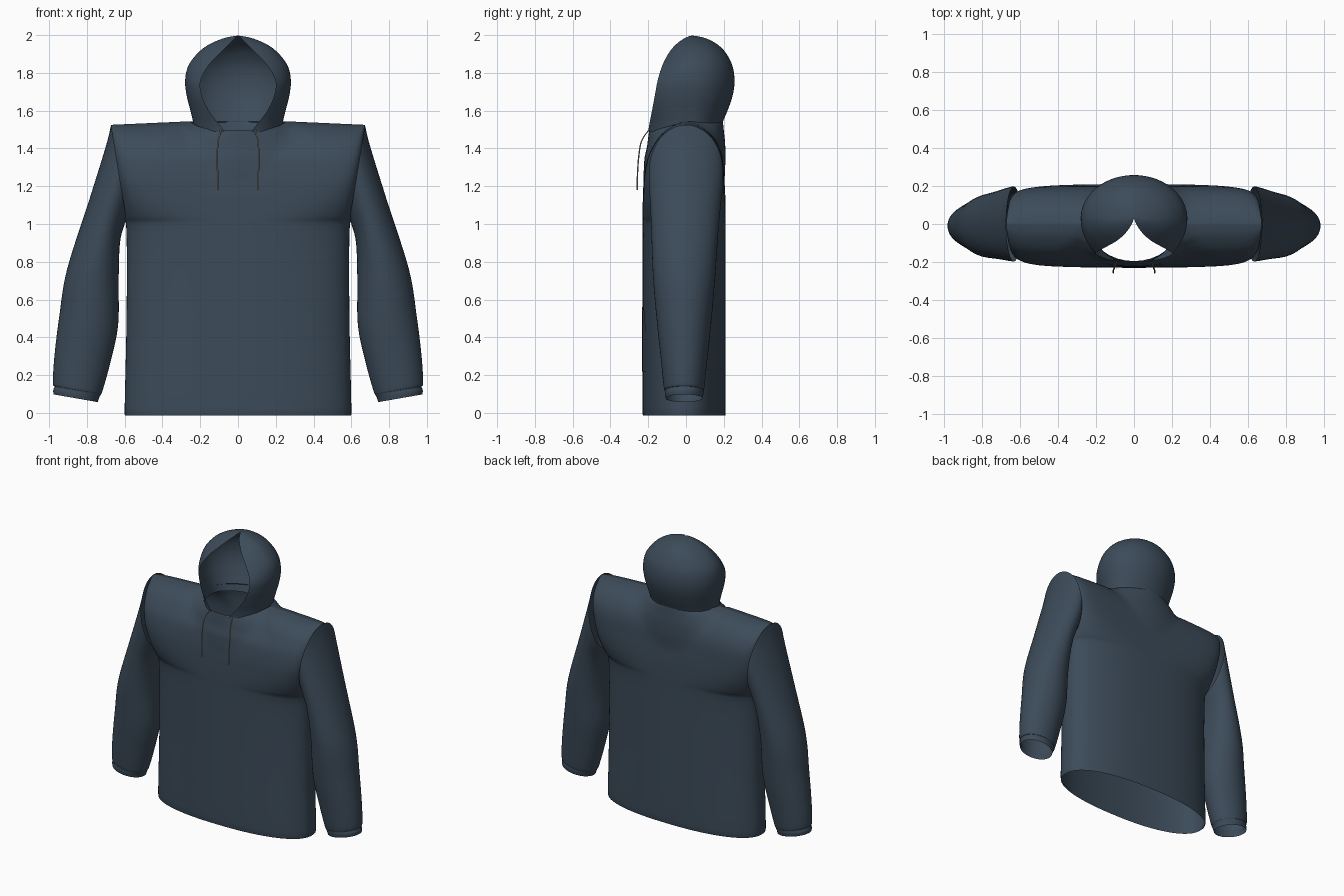
import bpy, bmesh, math
from mathutils import Vector

cube = bpy.data.objects.get("Cube")
if cube:
    bpy.data.objects.remove(cube)


def material(name, rgb):
    m = bpy.data.materials.new(name)
    m.use_nodes = True
    m.diffuse_color = (*rgb, 1)
    m.node_tree.nodes["Principled BSDF"].inputs["Base Color"].default_value = (*rgb, 1)
    return m


fabric = material("slate_fabric", (0.045, 0.070, 0.100))
cord = material("tan_cord", (0.30, 0.25, 0.19))


def smooth_keys(keys, steps):
    """Catmull-Rom interpolation through rows of key values."""
    rows = []
    for i in range(len(keys) - 1):
        p0, p3 = keys[max(i - 1, 0)], keys[min(i + 2, len(keys) - 1)]
        for k in range(steps):
            t = k / steps
            rows.append([b + 0.5 * t * (c - a + t * (2 * a - 5 * b + 4 * c - d + t * (3 * (b - c) + d - a)))
                         for a, b, c, d in zip(p0, keys[i], keys[i + 1], p3)])
    return rows + [list(keys[-1])]


def loft(name, rings, closed=True, mat=fabric, angle=50):
    """Skin a list of point rings into one smooth open surface."""
    bm = bmesh.new()
    grid = [[bm.verts.new(p) for p in ring] for ring in rings]
    n = len(grid[0])
    for a, b in zip(grid, grid[1:]):
        for j in range(n if closed else n - 1):
            k = (j + 1) % n
            bm.faces.new((a[j], a[k], b[k], b[j]))
    bmesh.ops.remove_doubles(bm, verts=bm.verts, dist=0.0004)
    bmesh.ops.recalc_face_normals(bm, faces=bm.faces)
    me = bpy.data.meshes.new(name)
    bm.to_mesh(me)
    bm.free()
    me.materials.append(mat)
    ob = bpy.data.objects.new(name, me)
    bpy.context.collection.objects.link(ob)
    bpy.ops.object.select_all(action="DESELECT")
    ob.select_set(True)
    bpy.context.view_layer.objects.active = ob
    bpy.ops.object.shade_smooth_by_angle(angle=math.radians(angle))
    return ob


# Torso: z, half width, half depth, squareness, y centre, neck half width
torso_keys = [
    (0.00, 0.595, 0.215, 2.3, -0.01, 0), (0.03, 0.60, 0.22, 2.3, -0.01, 0),
    (0.50, 0.59, 0.22, 2.3, -0.01, 0), (0.95, 0.59, 0.22, 2.4, -0.01, 0),
    (1.04, 0.605, 0.22, 3.0, -0.01, 0), (1.15, 0.62, 0.218, 5.0, -0.01, 0),
    (1.25, 0.635, 0.212, 7.0, -0.01, 0.45), (1.35, 0.65, 0.198, 8.0, -0.005, 0.45),
    (1.42, 0.66, 0.168, 8.0, 0, 0.40), (1.47, 0.665, 0.125, 8.0, 0, 0.34),
    (1.51, 0.67, 0.06, 8.0, 0, 0.28), (1.525, 0.672, 0.0, 8.0, 0, 0.24)]
SEGS = 96
torso = []
for z, a, b, n, yc, neck in smooth_keys(torso_keys, 4):
    ring = []
    rise = min(max((z - 1.35) / 0.175, 0), 1)
    for j in range(SEGS):
        t = 2 * math.pi * j / SEGS
        s, side = math.cos(t), math.sin(t)
        half = max(b, 0) * max(1 - abs(s) ** n, 0) ** (1 / n)
        collar = math.sqrt(max(1 - (a * s / neck) ** 2, 0)) if neck > 0.02 else 0
        if z >= 1.25:
            half = max(half, (0.215 - 0.02 * rise) * collar)
        y = yc + math.copysign(half, side) if abs(side) > 1e-6 else yc
        dip = 0.06 if side < 0 else 0.01
        ring.append((a * s, y, z + rise * (0.03 * (1 - abs(s)) - dip * collar)))
    torso.append(ring)
loft("torso", torso)

# Sleeves: outer x, outer z, inner x, inner z, half depth, y centre
sleeve_keys = [
    (0.672, 1.525, 0.59, 1.02, 0.197, 0), (0.70, 1.41, 0.60, 1.00, 0.195, 0),
    (0.79, 1.12, 0.625, 0.90, 0.180, -0.005), (0.905, 0.76, 0.632, 0.70, 0.165, -0.01),
    (0.945, 0.52, 0.635, 0.46, 0.145, -0.01), (0.972, 0.30, 0.68, 0.25, 0.122, -0.01),
    (0.98, 0.16, 0.718, 0.115, 0.108, -0.01), (0.972, 0.14, 0.726, 0.097, 0.102, -0.01),
    (0.978, 0.12, 0.735, 0.08, 0.102, -0.01), (0.977, 0.098, 0.742, 0.057, 0.098, -0.01)]
for name, sx in (("left_sleeve", 1), ("right_sleeve", -1)):
    rings = []
    for ox, oz, ix, iz, d, yc in smooth_keys(sleeve_keys, 5):
        ring = []
        for j in range(48):
            t = 2 * math.pi * j / 48
            f = (1 + math.cos(t)) / 2
            ring.append((sx * (ix + (ox - ix) * f), yc + d * math.sin(t), iz + (oz - iz) * f))
        rings.append(ring)
    loft(name, rings)

# Hood: z, half width, back y, opening half width, opening edge y
hood_keys = [
    (1.49, 0.232, 0.180, 0.07, -0.200), (1.54, 0.238, 0.195, 0.11, -0.192),
    (1.60, 0.252, 0.220, 0.155, -0.180), (1.68, 0.272, 0.247, 0.192, -0.165),
    (1.76, 0.280, 0.257, 0.198, -0.150), (1.84, 0.262, 0.245, 0.155, -0.125),
    (1.91, 0.208, 0.208, 0.090, -0.088), (1.955, 0.145, 0.160, 0.045, -0.048),
    (1.985, 0.070, 0.100, 0.014, -0.005), (1.998, 0.0, 0.035, 0.0, 0.030)]
hood = []
for z, w, back, xo, yo in smooth_keys(hood_keys, 5):
    cy = 0.03
    w, xo = max(w, 1e-5), max(xo, 0)
    ratio = min(xo / w, 0.9)
    front = (cy - yo) / math.sqrt(1 - ratio * ratio)
    start = math.asin(ratio)
    ring = []
    for j in range(65):
        t = start + (2 * math.pi - 2 * start) * j / 64
        c = math.cos(t)
        ring.append((w * math.sin(t), cy - c * (front if c > 0 else back - cy), z))
    hood.append(ring)
loft("hood", hood, closed=False, angle=60)

# Front pocket: thin panel following the torso front
pocket = []
for z, half in ((0.22, 0.32), (0.31, 0.32), (0.40, 0.31), (0.48, 0.275), (0.56, 0.23)):
    row = []
    for j in range(25):
        x = half * (j / 12 - 1)
        y = -0.01 - 0.22 * (1 - abs(x / 0.59) ** 2.3) ** (1 / 2.3)
        row.append((x, y - 0.004, z))
    pocket.append(row)
loft("front_pocket", pocket, closed=False)

# Drawstrings
for name, sx in (("left_drawstring", 1), ("right_drawstring", -1)):
    path = [Vector(p) for p in ((0.09, -0.195, 1.50), (0.105, -0.235, 1.44),
                                (0.11, -0.25, 1.36), (0.108, -0.257, 1.26), (0.108, -0.258, 1.18))]
    rings = []
    for p in smooth_keys(path, 4):
        rings.append([(sx * (p[0] + 0.004 * math.cos(k * math.pi / 3)),
                       p[1] + 0.004 * math.sin(k * math.pi / 3), p[2]) for k in range(6)])
    loft(name, rings, mat=cord)
